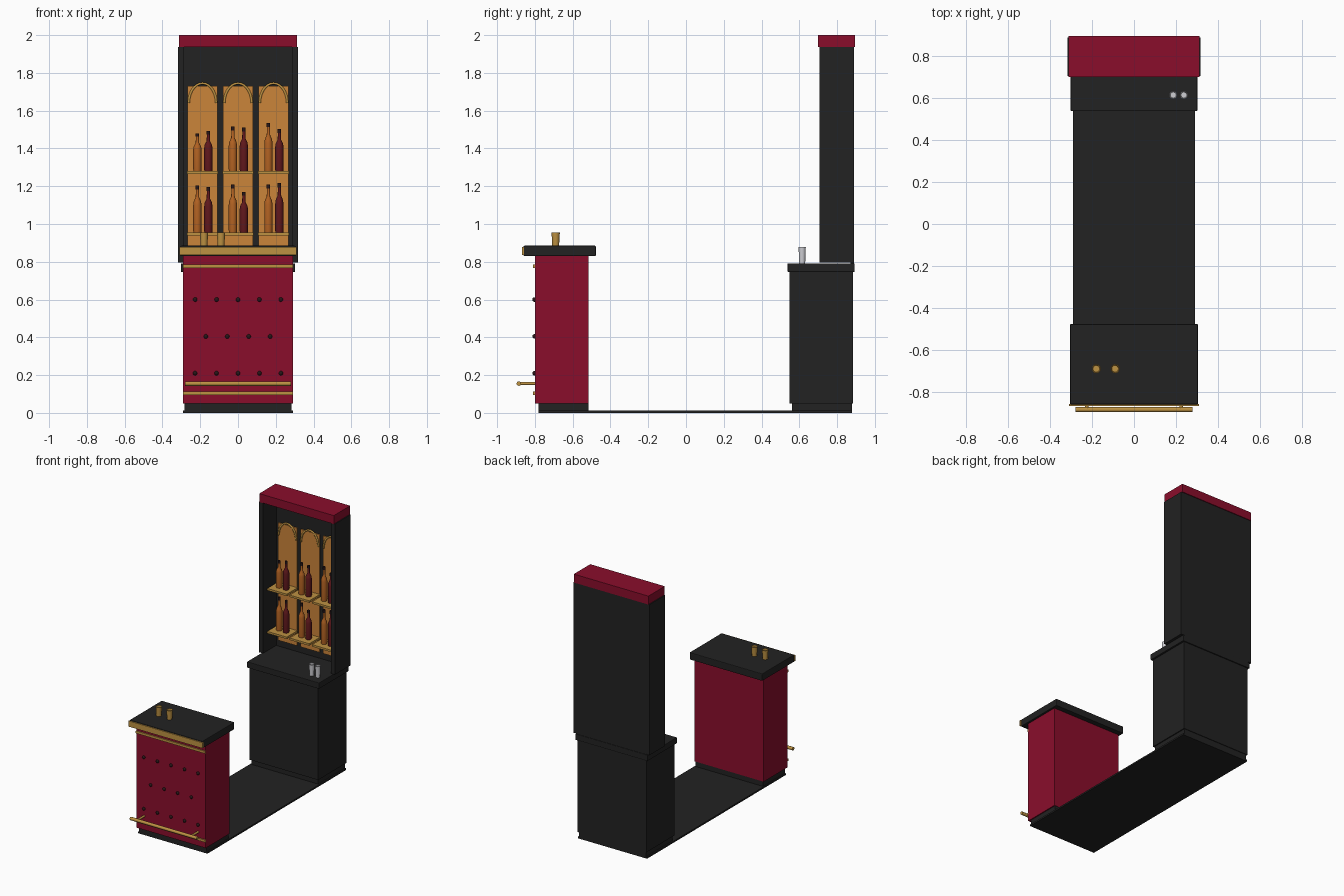
import bpy, math
from mathutils import Vector

cube = bpy.data.objects.get("Cube")
if cube:
    bpy.data.objects.remove(cube, do_unlink=True)


def material(name, r, g, b):
    lin = [((c / 255 + 0.055) / 1.055) ** 2.4 if c > 10 else c / 255 / 12.92 for c in (r, g, b)]
    m = bpy.data.materials.new(name)
    m.use_nodes = True
    m.diffuse_color = (*lin, 1)
    m.node_tree.nodes["Principled BSDF"].inputs["Base Color"].default_value = (*lin, 1)
    return m


black = material("black wood", 34, 34, 34)
crimson = material("crimson panel", 138, 13, 43)
brass = material("brass", 190, 146, 66)
amber = material("amber backing", 203, 133, 58)
amber_glass = material("amber bottle glass", 178, 98, 34)
red_glass = material("dark red bottle glass", 96, 24, 28)
silver = material("clear tumbler", 205, 205, 210)
stud_mat = material("dark stud", 40, 22, 24)


def box(name, x, y, z, mat, bevel=0):
    """Box from (min, max) ranges on each axis."""
    lo, hi = Vector((x[0], y[0], z[0])), Vector((x[1], y[1], z[1]))
    bpy.ops.mesh.primitive_cube_add(size=1, location=(lo + hi) / 2)
    ob = bpy.context.object
    ob.name = name
    ob.scale = hi - lo
    bpy.ops.object.transform_apply(location=False, rotation=False, scale=True)
    ob.data.materials.append(mat)
    if bevel:
        mod = ob.modifiers.new("Soft edges", "BEVEL")
        mod.width = bevel
        mod.segments = 2
    return ob


def rod(name, a, b, radius, mat, sides=12):
    """Cylinder between two points."""
    a, b = Vector(a), Vector(b)
    bpy.ops.mesh.primitive_cylinder_add(vertices=sides, radius=radius, depth=(b - a).length,
                                        location=(a + b) / 2)
    ob = bpy.context.object
    ob.name = name
    ob.rotation_euler = (b - a).to_track_quat("Z", "Y").to_euler()
    ob.data.materials.append(mat)
    bpy.ops.object.shade_smooth_by_angle(angle=math.radians(40))
    return ob


def lathe(name, profile, place, mats, cap_from=99, sides=12):
    """Turned solid from (radius, height) points; rings from cap_from up use the second colour."""
    verts, faces, slots = [], [], []
    for r, h in profile:
        for i in range(sides):
            t = 2 * math.pi * i / sides
            verts.append((r * math.cos(t), r * math.sin(t), h))
    for k in range(len(profile) - 1):
        for i in range(sides):
            j = (i + 1) % sides
            faces.append((k * sides + i, k * sides + j, (k + 1) * sides + j, (k + 1) * sides + i))
            slots.append(int(k >= cap_from))
    faces.append(tuple(reversed(range(sides))))
    faces.append(tuple(range(len(verts) - sides, len(verts))))
    slots += [0, int(cap_from < 99)]
    me = bpy.data.meshes.new(name)
    me.from_pydata(verts, [], faces)
    for m in mats:
        me.materials.append(m)
    me.polygons.foreach_set("material_index", slots)
    ob = bpy.data.objects.new(name, me)
    ob.location = place
    bpy.context.collection.objects.link(ob)
    bpy.ops.object.select_all(action="DESELECT")
    ob.select_set(True)
    bpy.context.view_layer.objects.active = ob
    bpy.ops.object.shade_smooth_by_angle(angle=math.radians(40))
    return ob


def arch(name, cx, base, half, rise, y, mat):
    """Half-ellipse brass moulding."""
    cu = bpy.data.curves.new(name, "CURVE")
    cu.dimensions = "3D"
    cu.bevel_depth = 0.007
    cu.bevel_resolution = 1
    cu.use_fill_caps = True
    sp = cu.splines.new("POLY")
    n = 14
    sp.points.add(n)
    for i, p in enumerate(sp.points):
        t = math.pi * i / n
        p.co = (cx - half * math.cos(t), y, base + rise * math.sin(t), 1)
    cu.materials.append(mat)
    ob = bpy.data.objects.new(name, cu)
    bpy.context.collection.objects.link(ob)


# Floor joining both units
box("floor", (-0.29, 0.29), (-0.78, 0.88), (0, 0.012), black)

# Front bar
box("bar_plinth", (-0.282, 0.282), (-0.78, -0.517), (0.005, 0.05), black)
box("bar_body", (-0.29, 0.29), (-0.80, -0.515), (0.05, 0.83), crimson)
box("bar_top", (-0.305, 0.305), (-0.86, -0.477), (0.83, 0.885), black, 0.005)
box("bar_top_trim", (-0.31, 0.31), (-0.868, -0.858), (0.836, 0.879), brass)
for z in (0.105, 0.777):
    box("brass_band", (-0.29, 0.29), (-0.809, -0.799), (z - 0.009, z + 0.009), brass)

# Upholstery studs in staggered rows
for z, count in ((0.21, 5), (0.405, 4), (0.6, 5)):
    for i in range(count):
        bpy.ops.mesh.primitive_uv_sphere_add(segments=10, ring_count=6, radius=0.012,
                                             location=((i - (count - 1) / 2) * 0.1135, -0.802, z))
        stud = bpy.context.object
        stud.name = "stud"
        stud.data.materials.append(stud_mat)
        bpy.ops.object.shade_smooth()

# Foot rail
rod("foot_rail", (-0.28, -0.885, 0.155), (0.28, -0.885, 0.155), 0.012, brass)
for x in (-0.225, 0.225):
    rod("rail_bracket", (x, -0.885, 0.155), (x, -0.798, 0.155), 0.008, brass)

# Back counter
box("counter_plinth", (-0.28, 0.28), (0.56, 0.88), (0.005, 0.05), black)
box("counter_body", (-0.288, 0.288), (0.548, 0.885), (0.05, 0.746), black)
box("counter_top", (-0.302, 0.302), (0.538, 0.893), (0.746, 0.792), black, 0.004)

# Tall open display cabinet
box("cabinet_back", (-0.29, 0.29), (0.87, 0.89), (0.792, 1.936), black)
for s in (-1, 1):
    box("cabinet_side", sorted((s * 0.285, s * 0.318)), (0.706, 0.89), (0.795, 1.936), black)
box("cabinet_cornice", (-0.312, 0.312), (0.70, 0.896), (1.936, 2.0), crimson)

# Bays with arched backing, shelves and bottles
PROFILE = ((0.021, 0), (0.022, 0.01), (0.022, 0.145), (0.019, 0.165), (0.009, 0.188),
           (0.008, 0.228), (0.0095, 0.228), (0.0095, 0.25))
TIERS = ((0.955, ((0.25, 0.24), (0.255, 0.215), (0.255, 0.262))),
         (1.28, ((0.2, 0.212), (0.235, 0.23), (0.255, 0.222))))
for bay, cx in enumerate((-0.188, 0, 0.188)):
    box("bay_backing", (cx - 0.079, cx + 0.079), (0.862, 0.872), (0.84, 1.73), amber)
    arch("bay_arch", cx, 1.64, 0.073, 0.105, 0.858, brass)
    for top, heights in TIERS:
        box("shelf", (cx - 0.082, cx + 0.082), (0.735, 0.866), (top - 0.015, top), brass)
        for side, glass in enumerate((amber_glass, red_glass)):
            k = heights[bay][side] / 0.25
            lathe("bottle", [(r, h * k) for r, h in PROFILE],
                  (cx - 0.027 + side * 0.058, 0.80, top), (glass, stud_mat), 5)

# Tumblers on both counters
for x in (-0.18, -0.09):
    lathe("brass_tumbler", ((0.018, 0), (0.022, 0.07), (0.019, 0.07), (0.016, 0.06)),
          (x, -0.69, 0.885), (brass,))
for x in (0.187, 0.238):
    lathe("clear_tumbler", ((0.016, 0), (0.019, 0.085), (0.016, 0.085), (0.014, 0.075)),
          (x, 0.615, 0.792), (silver,))
